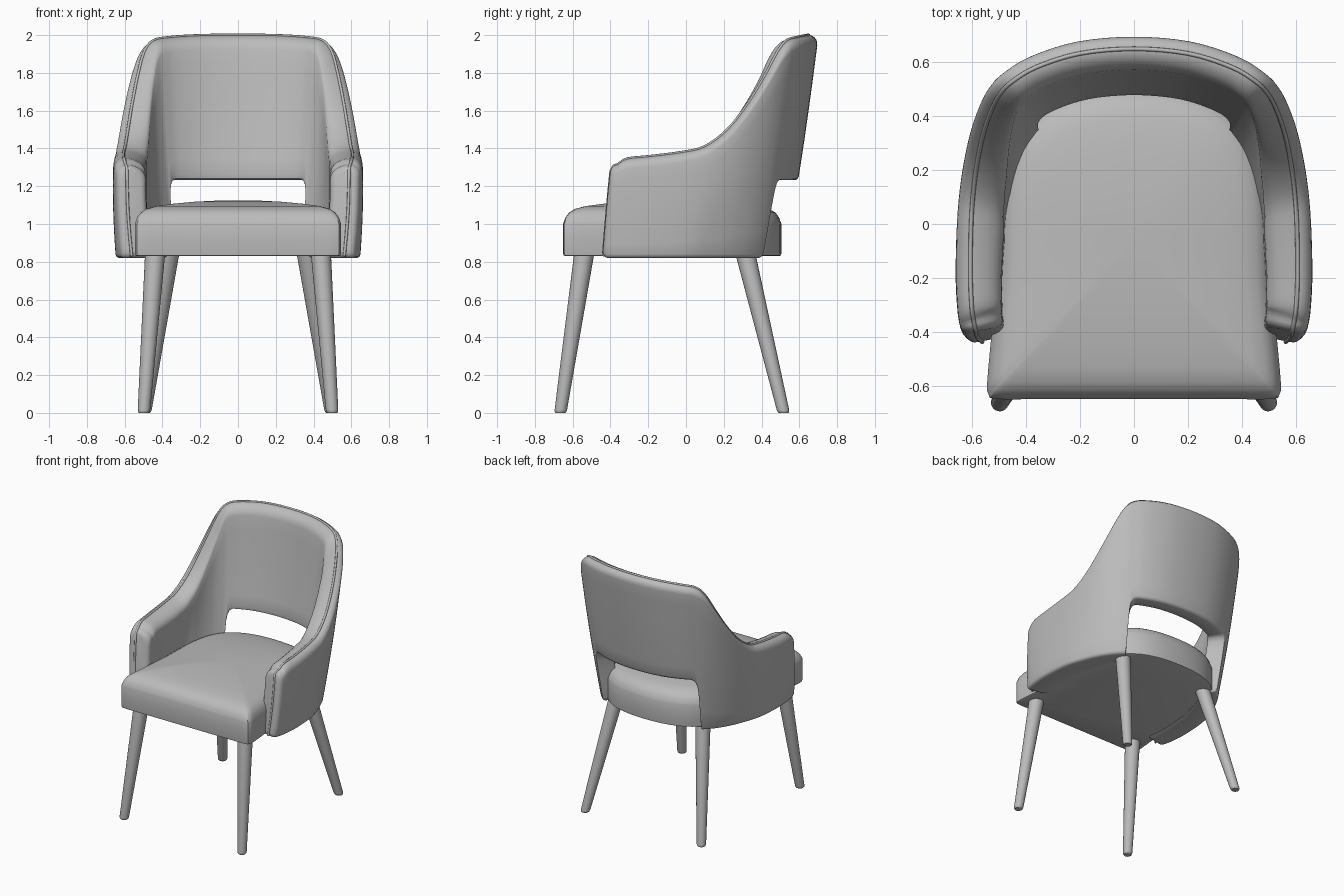
import bpy, bmesh, math
from mathutils import Vector

if "Cube" in bpy.data.objects:
    bpy.data.objects.remove(bpy.data.objects["Cube"])

grey = bpy.data.materials.new("soft_grey")
grey.diffuse_color = (0.5, 0.5, 0.5, 1)
grey.use_nodes = True
grey.node_tree.nodes["Principled BSDF"].inputs["Base Color"].default_value = grey.diffuse_color


def finish(name, bm, angle=40):
    bmesh.ops.recalc_face_normals(bm, faces=bm.faces)
    me = bpy.data.meshes.new(name)
    bm.to_mesh(me)
    bm.free()
    ob = bpy.data.objects.new(name, me)
    bpy.context.collection.objects.link(ob)
    me.materials.append(grey)
    bpy.ops.object.select_all(action='DESELECT')
    ob.select_set(True)
    bpy.context.view_layer.objects.active = ob
    bpy.ops.object.shade_smooth_by_angle(angle=math.radians(angle))
    return ob


def loft(name, rings, angle=40):
    """Skin a list of closed rings and cap both ends."""
    bm = bmesh.new()
    vs = [[bm.verts.new(p) for p in r] for r in rings]
    n = len(vs[0])
    for a, b in zip(vs, vs[1:]):
        for i in range(n):
            j = (i + 1) % n
            bm.faces.new((a[i], a[j], b[j], b[i]))
    bm.faces.new(vs[0])
    bm.faces.new(vs[-1][::-1])
    return finish(name, bm, angle)


def spline(pts, u):
    """Catmull-Rom through pts, mirrored in x before the first point."""
    def at(i):
        if i < 0:
            p = pts[-i]
            return Vector((-p[0],) + tuple(p[1:]))
        if i >= len(pts):
            return 2 * Vector(pts[-1]) - Vector(pts[-2])
        return Vector(pts[i])
    i = min(int(u), len(pts) - 2)
    f = u - i
    a, b, c, d = (at(i + k) for k in (-1, 0, 1, 2))
    return 0.5 * (2*b + (c - a)*f + (2*a - 5*b + 4*c - d)*f*f + (3*b - a - 3*c + d)*f**3)


def lookup(table, u):
    for (a, p), (b, q) in zip(table, table[1:]):
        if u <= b:
            return p + (q - p) * (u - a) / (b - a)
    return table[-1][1]


# Shell: rim seam and lower outer edge, from back centre to arm front
RIM = [(0, .65, 2.0), (.2, .633, 1.998), (.36, .583, 1.988), (.45, .53, 1.97), (.497, .483, 1.91),
       (.53, .42, 1.79), (.56, .33, 1.64), (.583, .22, 1.50), (.598, .10, 1.41), (.605, -.02, 1.38),
       (.607, -.19, 1.358), (.602, -.31, 1.345), (.595, -.36, 1.315)]
LOW = [(0, .525, 0), (.18, .51, 0), (.32, .465, 0), (.41, .41, 0), (.46, .365, 0), (.51, .30, 0),
       (.56, .21, 0), (.60, .11, 0), (.628, .02, 0), (.642, -.09, 0), (.647, -.24, 0),
       (.635, -.36, 0), (.62, -.415, 0)]
THICK = [(0, .12), (3, .125), (5, .14), (7, .165), (9, .175), (12, .16)]
BOTTOM = [(0, 1.232), (2.4, 1.232), (2.65, 1.222), (2.82, 1.195), (2.92, 1.15), (2.97, 1.08),
          (3.03, .92), (3.06, .85), (3.1, .825), (3.2, .82), (12, .82)]
SEAM, Z0, CAP = .052, .82, .035


def tangent(u):
    u = min(max(u, .01), 11.99)
    h = .01
    t = sum((spline(c, u + h) - spline(c, u - h) for c in (RIM, LOW)), Vector((0, 0, 0)))
    t.z = 0
    return t.normalized()


def shell_point(u, depth, z, forward=0):
    t = tangent(u)
    n = Vector((-t.y, t.x, 0))
    r, l = spline(RIM, u), spline(LOW, u)
    v = (z - Z0) / (r.z - Z0)
    p = l.lerp(r + n * SEAM, v) + n * (.008 * math.sin(math.pi * min(max(v, 0), 1)) - depth)
    p += t * forward
    p.z = z
    return p


def section(u, e=0, forward=0):
    t = lookup(THICK, u)
    top, bot = spline(RIM, u).z - e, lookup(BOTTOM, u) + e
    s, q = SEAM - e, t - SEAM - e
    prof = [(e + .018, bot), (e + .005, bot + .006)]
    prof += [(e, bot + .02 + (top - .055 - bot - .02) * k / 8) for k in range(9)]
    for k in range(1, 6):
        a = math.pi / 2 * k / 5
        prof.append((SEAM - s * math.cos(a), top - .055 * (1 - math.sin(a))))
    for k in range(1, 7):
        a = math.pi / 2 * k / 6
        prof.append((SEAM + q * math.sin(a), top - .075 * (1 - math.cos(a))))
    prof += [(t - e, top - .075 - (top - .075 - bot - .03) * k / 8) for k in range(1, 9)]
    prof += [(t - e - .008, bot + .008), (t - e - .03, bot)]
    return [shell_point(u, d, z, forward) for d, z in prof]


def mirrored(ring):
    return [Vector((-p.x, p.y, p.z)) for p in ring]


us = sorted({k / 4 for k in range(49)} | {b[0] for b in BOTTOM})
half = [section(u) for u in us]
for k in range(1, 6):
    a = math.pi / 2 * k / 5
    half.append(section(12, CAP * (1 - math.cos(a)), CAP * math.sin(a)))
loft("backrest_and_arms", [mirrored(r) for r in half[:0:-1]] + half, 50)

# Piping along the rim and down the arm fronts
path = [shell_point(u, SEAM, spline(RIM, u).z) for u in (k / 4 for k in range(49))]
end = RIM[-1][2]
path += [shell_point(12, SEAM, end - .008, .022)]
path += [shell_point(12, SEAM, end - .035 - (end - .035 - Z0 - .01) * k / 8, CAP) for k in range(9)]
path = mirrored(path[:0:-1]) + path
cu = bpy.data.curves.new("piping", 'CURVE')
cu.dimensions = '3D'
cu.bevel_depth = .008
cu.bevel_resolution = 2
cu.use_fill_caps = True
sp = cu.splines.new('POLY')
sp.points.add(len(path) - 1)
for pt, p in zip(sp.points, path):
    pt.co = (*p, 1)
pipe = bpy.data.objects.new("piping", cu)
bpy.context.collection.objects.link(pipe)
cu.materials.append(grey)
bpy.ops.object.select_all(action='DESELECT')
pipe.select_set(True)
bpy.context.view_layer.objects.active = pipe
bpy.ops.object.convert(target='MESH')
bpy.ops.object.shade_smooth()

# Seat cushion: rounded plan, crowned top
PLAN = [(0, .505), (.2, .485), (.35, .42), (.45, .3), (.5, .1), (.51, -.2), (.53, -.42),
        (.545, -.59), (.54, -.63), (.515, -.649), (.35, -.65), (0, -.65)]
outline = [spline(PLAN, k / 3) for k in range(34)]
outline += [Vector((-p.x, p.y)) for p in outline[-2:0:-1]]
LAYERS = [(.012, .83), (.002, .834), (0, .845), (0, .92), (0, 1.0), (.004, 1.012), (.012, 1.035),
          (.03, 1.06), (.06, 1.08), (.11, 1.094), (.2, 1.107), (.32, 1.118), (.44, 1.124), (.52, 1.125)]
rings = []
for inset, z in LAYERS:
    f = 1 - inset / .55
    rings.append([Vector((p.x * f, (p.y + .07) * f - .07, z)) for p in outline])
loft("seat", rings, 35)


# Legs: tapered, splayed, with a softened foot
def leg(name, top, foot):
    a, b = Vector(foot + (0,)), Vector(top + (.87,))
    rings = []
    for f, r in ((0, .026), (.008, .031), (.02, .033), (1, .054)):
        c = a.lerp(b, f)
        rings.append([c + Vector((r * math.cos(w), r * math.sin(w), 0))
                      for w in (math.tau * k / 24 for k in range(24))])
    loft(name, rings, 50)


for side, s in (("right", 1), ("left", -1)):
    leg("front_leg_" + side, (s * .437, -.535), (s * .499, -.665))
    leg("rear_leg_" + side, (s * .36, .308), (s * .492, .517))
